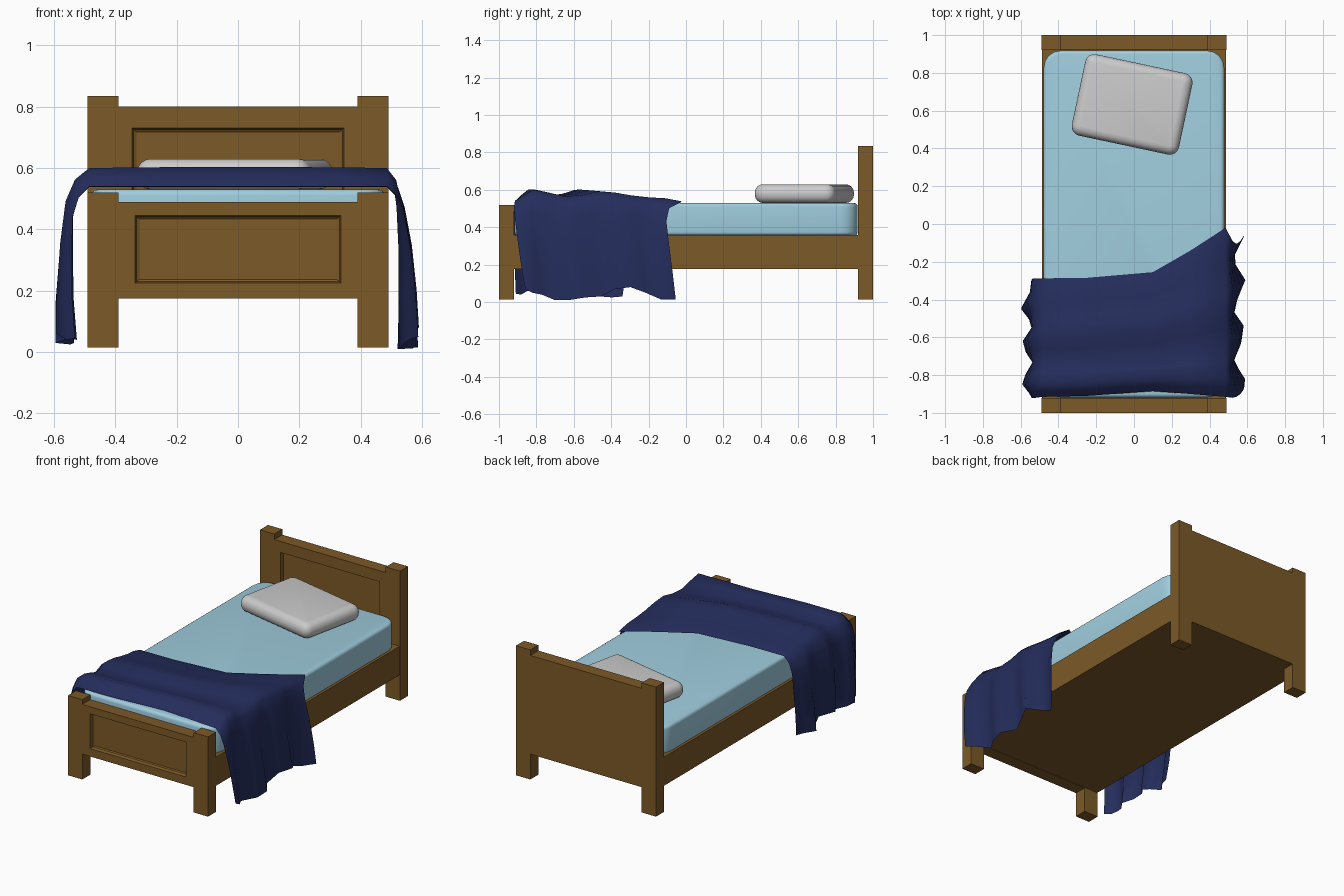
import bpy, bmesh, math
from mathutils import Matrix

if "Cube" in bpy.data.objects:
    bpy.data.objects.remove(bpy.data.objects["Cube"])


def material(name, rgb):
    m = bpy.data.materials.new(name)
    m.diffuse_color = (*rgb, 1)
    m.use_nodes = True
    m.node_tree.nodes["Principled BSDF"].inputs["Base Color"].default_value = m.diffuse_color
    return m


WOOD = material("wood", (0.2, 0.1, 0.02))
SHEET = material("light_blue", (0.35, 0.61, 0.73))
NAVY = material("navy", (0.018, 0.026, 0.107))


def finish(bm, name, mat=None, smooth=None, recalc=True):
    if recalc:
        bmesh.ops.recalc_face_normals(bm, faces=bm.faces)
    me = bpy.data.meshes.new(name)
    bm.to_mesh(me)
    bm.free()
    ob = bpy.data.objects.new(name, me)
    bpy.context.collection.objects.link(ob)
    if mat:
        me.materials.append(mat)
    if smooth:
        bpy.ops.object.select_all(action='DESELECT')
        ob.select_set(True)
        bpy.context.view_layer.objects.active = ob
        bpy.ops.object.shade_smooth_by_angle(angle=math.radians(smooth))
    return ob


def box_bm(x0, x1, y0, y1, z0, z1):
    bm = bmesh.new()
    bmesh.ops.create_cube(bm, size=1, matrix=Matrix.Translation(
        ((x0 + x1) / 2, (y0 + y1) / 2, (z0 + z1) / 2)) @ Matrix.Diagonal((x1 - x0, y1 - y0, z1 - z0, 1)))
    return bm


def cushion_bm(dims, corner, edge, segs):
    """Box with rounded plan corners, then rounded top and bottom rims."""
    bm = box_bm(*dims)
    up = [e for e in bm.edges if abs(e.verts[0].co.z - e.verts[1].co.z) > 0.01]
    bmesh.ops.bevel(bm, geom=up, offset=corner, segments=segs, profile=0.5, affect='EDGES')
    rim = [e for e in bm.edges if abs(e.verts[0].co.z - e.verts[1].co.z) < 1e-5]
    bmesh.ops.bevel(bm, geom=rim, offset=edge, segments=segs, profile=0.5, affect='EDGES')
    return bm


def framed_board(name, y0, y1, outer, recess):
    """Board with a chamfered recess in its front face, from rectangular rings (x, z0, z1)."""
    (x, a, b), (rx, ra, rb) = outer, recess
    rings = [(x, a, b, y1), (x, a, b, y0), (rx, ra, rb, y0),
             (rx - 0.005, ra + 0.005, rb - 0.005, y0 + 0.02),
             (rx - 0.014, ra + 0.012, rb - 0.012, y0 + 0.025)]
    bm = bmesh.new()
    loops = [[bm.verts.new(p) for p in ((-w, y, lo), (w, y, lo), (w, y, hi), (-w, y, hi))]
             for w, lo, hi, y in rings]
    for p, q in zip(loops, loops[1:]):
        for i in range(4):
            k = (i + 1) % 4
            bm.faces.new((p[i], p[k], q[k], q[i]))
    bm.faces.new(loops[0])
    bm.faces.new(loops[-1])
    return finish(bm, name, WOOD)


# Headboard, footboard and their posts
framed_board("headboard", 0.92, 1.0, (0.39, 0.175, 0.80), (0.345, 0.245, 0.73))
framed_board("footboard", -1.0, -0.92, (0.39, 0.175, 0.49), (0.335, 0.225, 0.445))
for side, s in (("left", -1), ("right", 1)):
    xa, xb = sorted((0.39 * s, 0.49 * s))
    finish(box_bm(xa, xb, 0.92, 1.0, 0.015, 0.835), side + "_head_post", WOOD)
    finish(box_bm(xa, xb, -1.0, -0.92, 0.015, 0.52), side + "_foot_post", WOOD)

# Bed base
finish(box_bm(-0.488, 0.488, -0.92, 0.92, 0.178, 0.36), "bed_base", WOOD)

# Mattress
finish(cushion_bm((-0.478, 0.478, -0.918, 0.918, 0.355, 0.53), 0.09, 0.02, 4), "mattress", SHEET, 40)

# Pillow, turned slightly
pillow = finish(cushion_bm((-0.29, 0.29, -0.22, 0.22, -0.05, 0.05), 0.05, 0.045, 4), "pillow", None, 60)
pillow.location = (-0.01, 0.633, 0.58)
pillow.rotation_euler = (0, 0, math.radians(-12))

# Blanket: cross-section stations carried along the bed with ridges and hanging folds
# per row, foot to head: position, top height, right hem, left hem
ROWS = [(0.0, 0.54, 0.07, 0.045), (0.05, 0.57, 0.05, 0.04), (0.11, 0.60, 0.04, 0.06),
        (0.2, 0.585, 0.01, 0.05), (0.3, 0.565, 0.012, 0.04), (0.4, 0.572, 0.025, 0.06),
        (0.5, 0.592, 0.03, 0.08), (0.6, 0.585, 0.07, 0.06), (0.7, 0.57, 0.08, 0.045),
        (0.8, 0.56, 0.05, 0.03), (0.9, 0.555, 0.015, 0.025), (1.0, 0.538, 0.015, 0.03)]
# x, drop fraction, front y, back y
STATIONS = [(-0.56, 1.0, -0.91, -0.34), (-0.565, 0.75, -0.915, -0.32), (-0.56, 0.45, -0.92, -0.30),
            (-0.55, 0.2, -0.92, -0.29), (-0.525, 0.07, -0.92, -0.288), (-0.485, 0.0, -0.915, -0.288),
            (-0.25, 0.0, -0.91, -0.285), (0.1, 0.0, -0.885, -0.255), (0.3, 0.0, -0.9, -0.14),
            (0.485, 0.0, -0.915, -0.02), (0.515, 0.07, -0.92, -0.09), (0.53, 0.2, -0.915, -0.105),
            (0.545, 0.45, -0.9, -0.09), (0.553, 0.75, -0.88, -0.07), (0.555, 1.0, -0.86, -0.055)]
bm = bmesh.new()
grid = []
for x, drop, ya, yb in STATIONS:
    col = []
    for v, top, hem_r, hem_l in ROWS:
        hem = hem_r if x > 0 else hem_l
        s = 1 if x > 0 else -1
        fold = 0.035 * drop ** 0.6 * math.sin(v * 19 + s)
        z = top * (1 - drop) + hem * drop
        if drop == 0:
            z += 0.01 * (1 - (x / 0.485) ** 2) * math.sin(math.pi * v)
        col.append(bm.verts.new((x + s * fold, ya + (yb - ya) * v, z)))
    grid.append(col)
for p, q in zip(grid, grid[1:]):
    for j in range(len(ROWS) - 1):
        bm.faces.new((p[j], q[j], q[j + 1], p[j + 1]))
finish(bm, "blanket", NAVY, 70, recalc=False)
